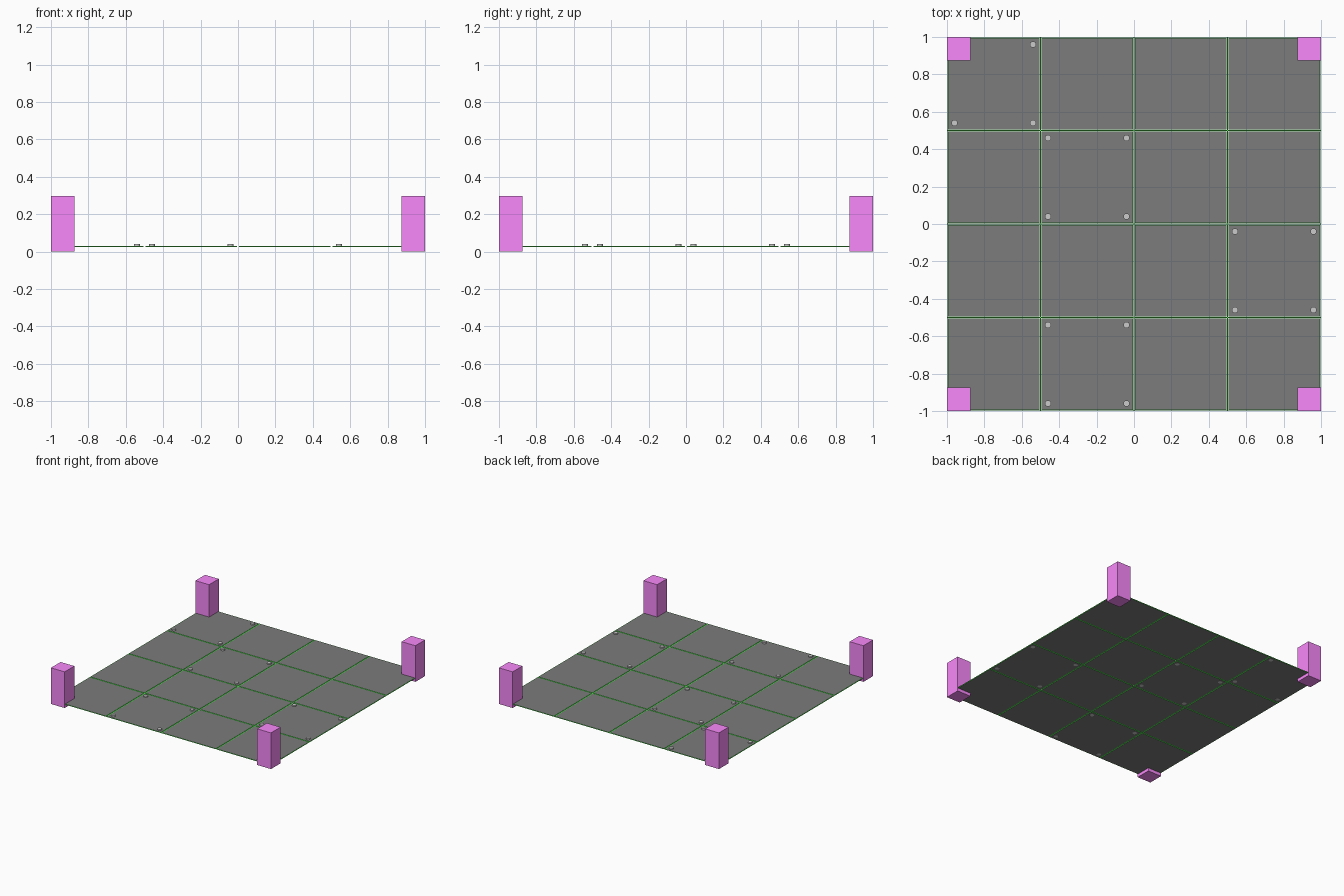
import bpy, bmesh

if "Cube" in bpy.data.objects:
    bpy.data.objects.remove(bpy.data.objects["Cube"])

TILE = 0.5          # grid pitch
SLAB = 0.49         # panel width
Z0, Z1 = 0.026, 0.031


def material(name, rgb):
    m = bpy.data.materials.new(name)
    m.diffuse_color = (*rgb, 1)
    m.use_nodes = True
    m.node_tree.nodes["Principled BSDF"].inputs["Base Color"].default_value = m.diffuse_color
    return m


def finish(bm, name, *mats):
    me = bpy.data.meshes.new(name)
    bm.to_mesh(me)
    bm.free()
    ob = bpy.data.objects.new(name, me)
    bpy.context.collection.objects.link(ob)
    for m in mats:
        me.materials.append(m)
    return ob


def box_mesh(x, y, z0, z1, size):
    bm = bmesh.new()
    bmesh.ops.create_cube(bm, size=1)
    bmesh.ops.scale(bm, vec=(size, size, z1 - z0), verts=bm.verts)
    bmesh.ops.translate(bm, vec=(x, y, (z0 + z1) / 2), verts=bm.verts)
    return bm


def panel(name, x, y):
    # thin green slab with a dark field inset on its top and underside
    bm = box_mesh(x, y, Z0, Z1, SLAB)
    bm.normal_update()
    flat = [f for f in bm.faces if abs(f.normal.z) > 0.5]
    bmesh.ops.inset_individual(bm, faces=flat, thickness=0.003)
    for f in flat:
        f.material_index = 1
    return finish(bm, name, green, dark)


def rim(name, x, y, z):
    # flat square frame filling the gap round a panel
    bm = bmesh.new()
    bmesh.ops.create_grid(bm, x_segments=1, y_segments=1, size=TILE / 2)
    centre = bm.faces[:]
    bmesh.ops.inset_region(bm, faces=centre, thickness=(TILE - SLAB) / 2,
                           use_boundary=True)
    bmesh.ops.delete(bm, geom=centre, context='FACES')
    bmesh.ops.translate(bm, vec=(x, y, z), verts=bm.verts)
    return finish(bm, name, green)


def bolt(name, x, y):
    bpy.ops.mesh.primitive_cylinder_add(vertices=16, radius=0.017, depth=0.015,
                                        location=(x, y, 0.033))
    ob = bpy.context.object
    ob.name = name
    bpy.ops.object.shade_smooth_by_angle()
    return ob


dark = material("dark_panel", (0.2, 0.2, 0.2))
green = material("green_line", (0.1, 0.9, 0.1))
magenta = material("magenta_post", (0.94, 0.25, 0.95))

# floor panels with green edge lines, some bolted at the corners
bolted = {(0, 3), (1, 2), (3, 1), (1, 0)}
for i in range(4):
    for j in range(4):
        x, y = -0.75 + i * TILE, -0.75 + j * TILE
        panel(f"floor_panel_{i}_{j}", x, y)
        rim(f"edge_line_{i}_{j}", x, y, (Z0 + Z1) / 2)
        if (i, j) in bolted:
            for sx in (-1, 1):
                for sy in (-1, 1):
                    bolt(f"bolt_{i}_{j}", x + sx * 0.21, y + sy * 0.21)

# corner posts
for sx in (-1, 1):
    for sy in (-1, 1):
        finish(box_mesh(sx * 0.9375, sy * 0.9375, 0, 0.297, 0.125),
               "corner_post", magenta)
